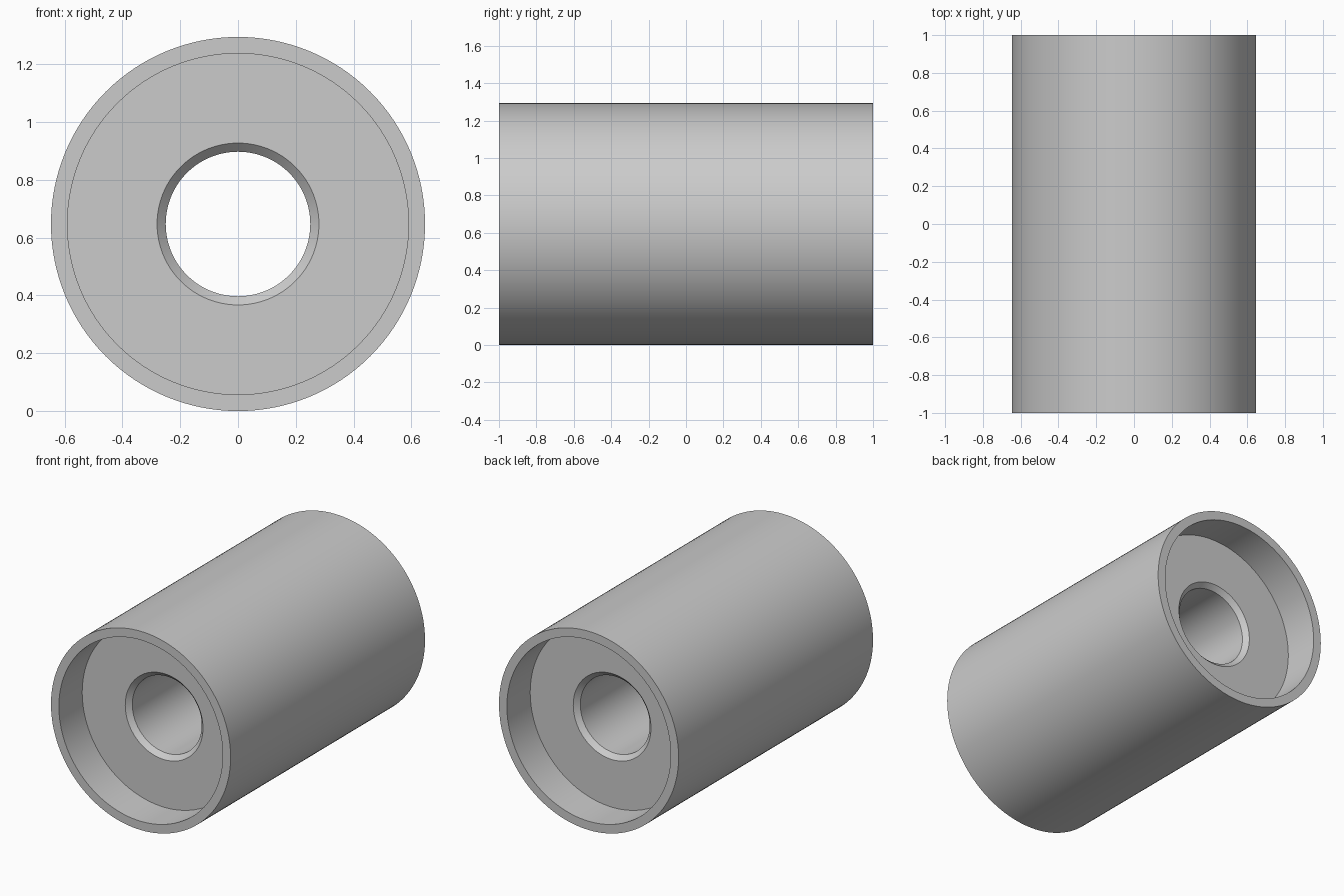
import bpy
import bmesh
from math import cos, sin, tau, radians

cube = bpy.data.objects.get("Cube")
if cube:
    bpy.data.objects.remove(cube, do_unlink=True)

SEGMENTS = 128
OUTER, RECESS, CHAMFER, BORE = 0.647, 0.59, 0.28, 0.25
HALF, DEPTH, BEVEL = 1.0, 0.24, 0.03

# Plain grey material
grey = bpy.data.materials.new("grey")
grey.use_nodes = True
colour = (0.6, 0.6, 0.6, 1)
grey.diffuse_color = colour
grey.node_tree.nodes["Principled BSDF"].inputs["Base Color"].default_value = colour

# Half cross-section (radius, y): rim, recess wall, recess floor, chamfered bore
floor = HALF - DEPTH
front = [(OUTER, -HALF), (RECESS, -HALF), (RECESS, -floor),
         (CHAMFER, -floor), (BORE, -floor + BEVEL)]
profile = front + [(r, -y) for r, y in reversed(front)]

# Revolve the closed section around the y axis
bm = bmesh.new()
rings = []
for r, y in profile:
    angles = [tau * i / SEGMENTS for i in range(SEGMENTS)]
    rings.append([bm.verts.new((r * cos(a), y, OUTER + r * sin(a))) for a in angles])
for k, ring in enumerate(rings):
    nxt = rings[(k + 1) % len(rings)]
    for i in range(SEGMENTS):
        j = (i + 1) % SEGMENTS
        bm.faces.new((ring[i], ring[j], nxt[j], nxt[i]))
bmesh.ops.recalc_face_normals(bm, faces=bm.faces)

mesh = bpy.data.meshes.new("roller_sleeve")
bm.to_mesh(mesh)
bm.free()
mesh.materials.append(grey)
sleeve = bpy.data.objects.new("roller_sleeve", mesh)
bpy.context.collection.objects.link(sleeve)

# Smooth round walls, crisp rims
bpy.ops.object.select_all(action="DESELECT")
sleeve.select_set(True)
bpy.context.view_layer.objects.active = sleeve
bpy.ops.object.shade_smooth_by_angle(angle=radians(30))
